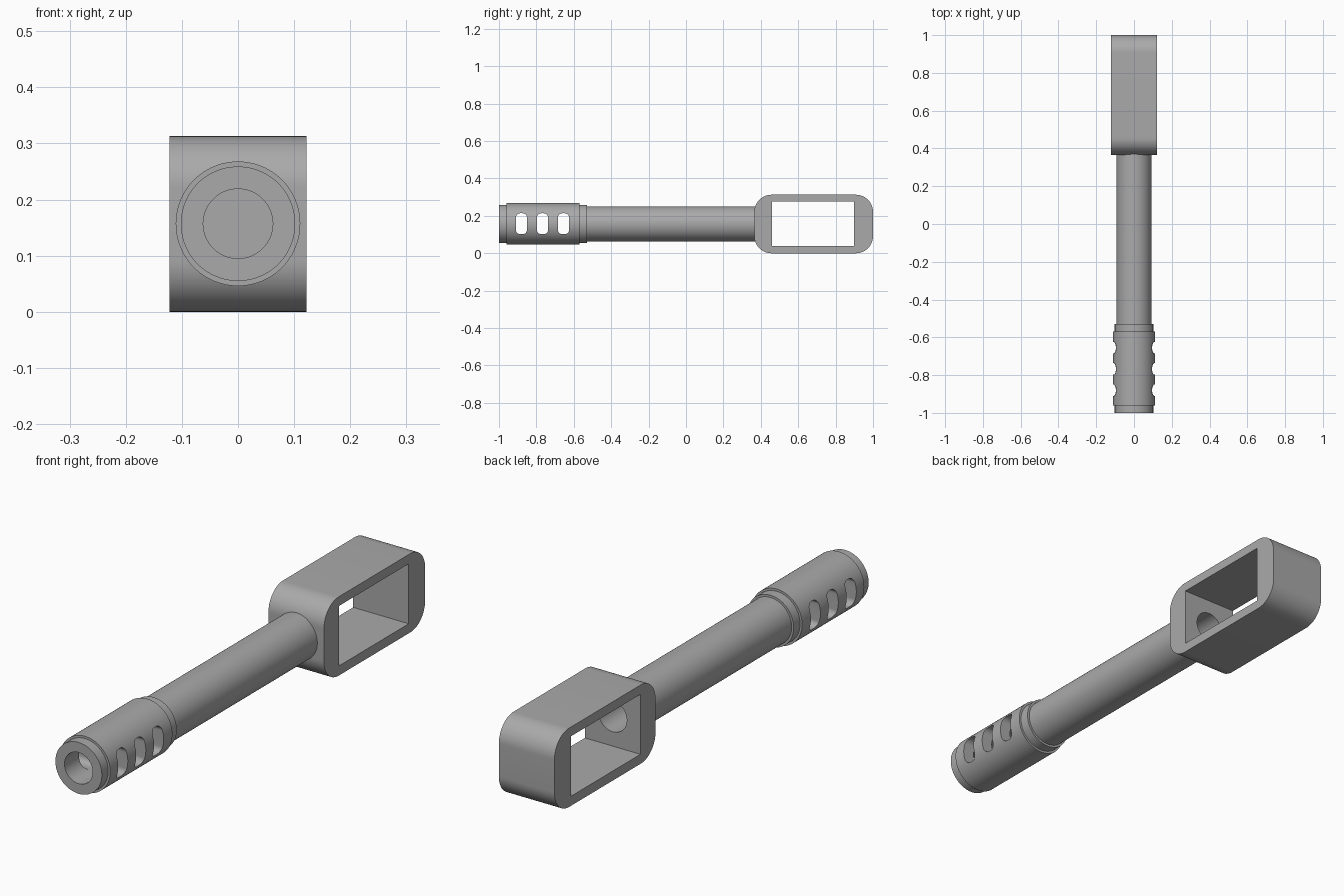
import bpy, bmesh, math
from mathutils import Matrix, Vector

if "Cube" in bpy.data.objects:
    bpy.data.objects.remove(bpy.data.objects["Cube"])

AXIS_Z = 0.157
BORE = 0.062

steel = bpy.data.materials.new("grey_steel")
steel.use_nodes = True
GREY = (0.40, 0.40, 0.40, 1)
steel.diffuse_color = GREY
steel.node_tree.nodes["Principled BSDF"].inputs["Base Color"].default_value = GREY


def finish(name, bm):
    bmesh.ops.recalc_face_normals(bm, faces=bm.faces)
    mesh = bpy.data.meshes.new(name)
    bm.to_mesh(mesh)
    bm.free()
    mesh.materials.append(steel)
    obj = bpy.data.objects.new(name, mesh)
    bpy.context.collection.objects.link(obj)
    return obj


def lathe(name, profile, steps=96):
    """Spin a closed (radius, y) outline around the bore axis."""
    bm = bmesh.new()
    rings = []
    for i in range(steps):
        a = 2 * math.pi * i / steps
        rings.append([bm.verts.new((r * math.cos(a), y, AXIS_Z + r * math.sin(a)))
                      for r, y in profile])
    n = len(profile)
    for i in range(steps):
        a, b = rings[i], rings[(i + 1) % steps]
        for j in range(n):
            k = (j + 1) % n
            bm.faces.new((a[j], a[k], b[k], b[j]))
    return finish(name, bm)


def rounded_block(name, half_x, y0, y1, z0, z1, radius, steps=16):
    """Rounded rectangle in the side plane, extruded across x."""
    bm = bmesh.new()
    outline = []
    corners = ((y1, z1, -1, -1), (y0, z1, 1, -1), (y0, z0, 1, 1), (y1, z0, -1, 1))
    for q, (cy, cz, sy, sz) in enumerate(corners):
        for s in range(steps + 1 if radius else 1):
            a = math.pi / 2 * (q + s / steps)
            outline.append((cy + radius * (sy + math.cos(a)),
                            cz + radius * (sz + math.sin(a))))
    face = bm.faces.new([bm.verts.new((-half_x, y, z)) for y, z in outline])
    ext = bmesh.ops.extrude_face_region(bm, geom=[face])
    verts = [g for g in ext["geom"] if isinstance(g, bmesh.types.BMVert)]
    bmesh.ops.translate(bm, verts=verts, vec=(2 * half_x, 0, 0))
    return finish(name, bm)


def cut(obj, cutter):
    cutter.hide_render = True
    mod = obj.modifiers.new("cut", 'BOOLEAN')
    mod.operation, mod.solver, mod.object = 'DIFFERENCE', 'EXACT', cutter
    bpy.context.view_layer.objects.active = obj
    bpy.ops.object.modifier_apply(modifier=mod.name)
    bpy.data.objects.remove(cutter)


# Tube with the stepped sleeve at its front end
tube = lathe("bored_tube", [
    (BORE, -1.0), (0.102, -1.0), (0.102, -0.96), (0.111, -0.96), (0.111, -0.57),
    (0.102, -0.57), (0.102, -0.53), (0.093, -0.53), (0.093, 0.372), (BORE, 0.372)])

# Three rounded side slots through the sleeve
for y in (-0.88, -0.767, -0.655):
    cut(tube, rounded_block("slot_cutter", 0.2, y - 0.03, y + 0.03, 0.102, 0.214, 0.024, 8))

# Rounded rear frame with a square window and the bore through its front wall
frame = rounded_block("rear_frame", 0.122, 0.365, 1.0, 0.0, 0.313, 0.092)
cut(frame, rounded_block("window_cutter", 0.2, 0.46, 0.897, 0.038, 0.276, 0))
bm = bmesh.new()
place = Matrix.Translation(Vector((0, 0.4, AXIS_Z))) @ Matrix.Rotation(math.pi / 2, 4, 'X')
bmesh.ops.create_cone(bm, cap_ends=True, segments=96, radius1=BORE, radius2=BORE,
                      depth=0.3, matrix=place)
cut(frame, finish("bore_cutter", bm))

# Smooth curves, sharp edges
for obj in (tube, frame):
    bpy.ops.object.select_all(action='DESELECT')
    obj.select_set(True)
    bpy.context.view_layer.objects.active = obj
    bpy.ops.object.shade_smooth_by_angle(angle=math.radians(30))
